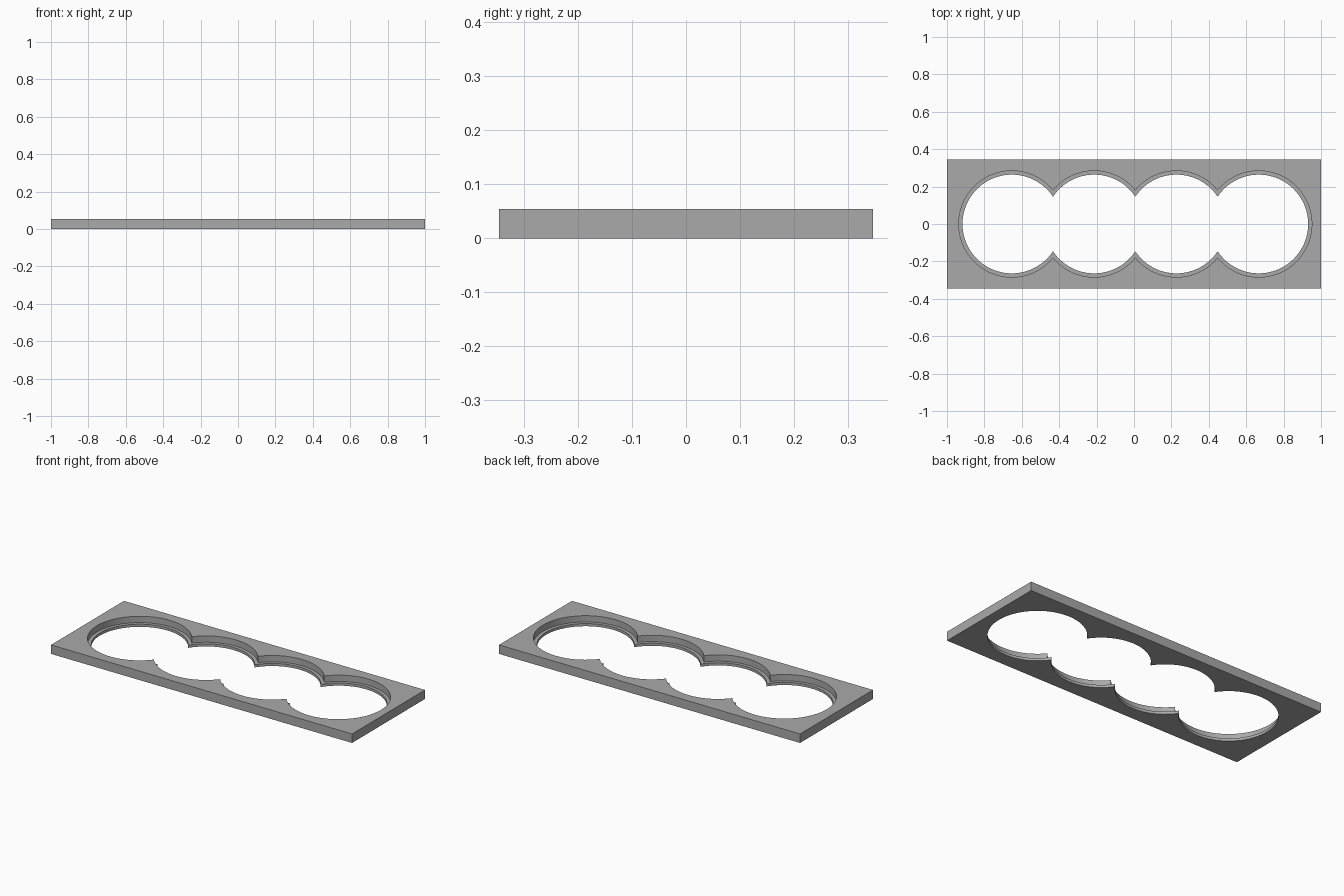
import bpy, bmesh
from math import pi, acos, cos, sin, radians

cube = bpy.data.objects.get("Cube")
if cube:
    bpy.data.objects.remove(cube, do_unlink=True)

HALF_X, HALF_Y, HEIGHT = 1.0, 0.346, 0.054
LEDGE_Z = 0.016
HOLES, SPACING, SHIFT = 4, 0.44, 0.007
POCKET_R, HOLE_R = 0.284, 0.264
STEPS = 32


def scallop(radius):
    """Outline of a row of overlapping circles, counter-clockwise."""
    cusp = acos(SPACING / 2 / radius)
    lower = []
    for i in range(HOLES):
        cx = (i - (HOLES - 1) / 2) * SPACING
        start = pi if i == 0 else pi + cusp
        end = 2 * pi if i == HOLES - 1 else 2 * pi - cusp
        for k in range(STEPS):
            a = start + (end - start) * k / STEPS
            lower.append((cx + radius * cos(a), radius * sin(a)))
    # the far half is the near half turned by half a turn
    outline = lower + [(-x, -y) for x, y in lower]
    return [(x + SHIFT, y) for x, y in outline]


bm = bmesh.new()


def ring(points, z):
    verts = [bm.verts.new((x, y, z)) for x, y in points]
    for a, b in zip(verts, verts[1:] + verts[:1]):
        bm.edges.new((a, b))
    return verts


def bridge(a, b):
    n = len(a)
    for i in range(n):
        j = (i + 1) % n
        bm.faces.new((a[i], a[j], b[j], b[i]))


def fill(outer, inner):
    edges = [bm.edges.get((loop[i - 1], loop[i]))
             for loop in (outer, inner) for i in range(len(loop))]
    bmesh.ops.triangle_fill(bm, use_beauty=True, edges=edges)


rect = [(-HALF_X, -HALF_Y), (HALF_X, -HALF_Y), (HALF_X, HALF_Y), (-HALF_X, HALF_Y)]
pocket, hole = scallop(POCKET_R), scallop(HOLE_R)

# Rings of the plate, the upper pocket and the narrower through hole
rect_low, rect_top = ring(rect, 0), ring(rect, HEIGHT)
pocket_top, pocket_low = ring(pocket, HEIGHT), ring(pocket, LEDGE_Z)
hole_top, hole_low = ring(hole, LEDGE_Z), ring(hole, 0)

# Top and bottom surfaces, then the walls and the ledge
fill(rect_top, pocket_top)
fill(rect_low, hole_low)
bridge(rect_low, rect_top)
bridge(pocket_top, pocket_low)
bridge(pocket_low, hole_top)
bridge(hole_top, hole_low)
bmesh.ops.recalc_face_normals(bm, faces=bm.faces[:])

mesh = bpy.data.meshes.new("holder_plate")
bm.to_mesh(mesh)
bm.free()
plate = bpy.data.objects.new("holder_plate", mesh)
bpy.context.collection.objects.link(plate)

# Plain grey finish
grey = bpy.data.materials.new("plain_grey")
grey.use_nodes = True
colour = (0.4, 0.4, 0.4, 1)
grey.diffuse_color = colour
grey.node_tree.nodes["Principled BSDF"].inputs["Base Color"].default_value = colour
mesh.materials.append(grey)

bpy.ops.object.select_all(action="DESELECT")
plate.select_set(True)
bpy.context.view_layer.objects.active = plate
bpy.ops.object.shade_smooth_by_angle(angle=radians(30))
